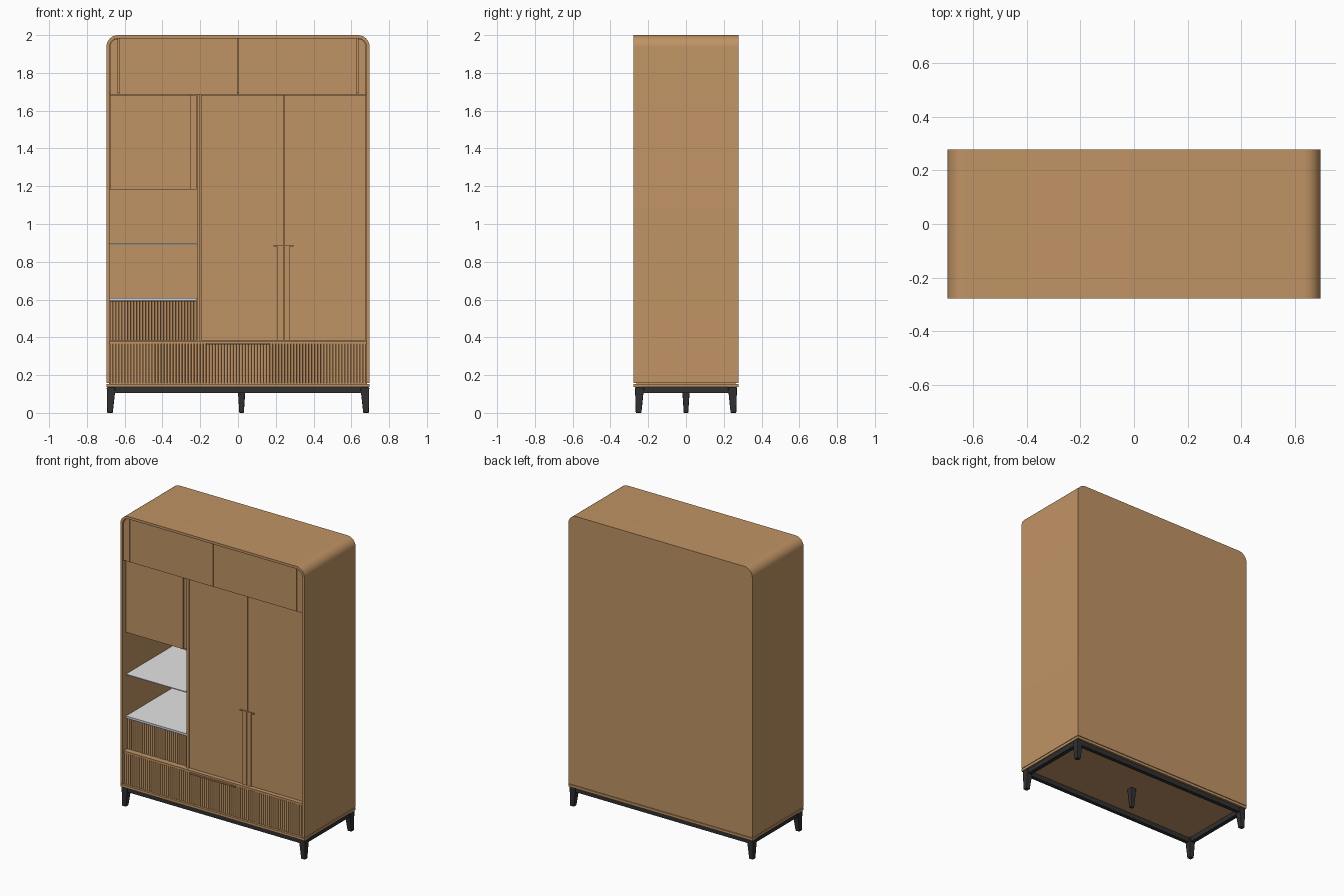
import bpy, bmesh, math
from mathutils import Matrix, Vector

cube = bpy.data.objects.get("Cube")
if cube:
    bpy.data.objects.remove(cube, do_unlink=True)


def material(name, rgb):
    m = bpy.data.materials.new(name)
    m.use_nodes = True
    m.diffuse_color = (*rgb, 1)
    m.node_tree.nodes["Principled BSDF"].inputs["Base Color"].default_value = (*rgb, 1)
    return m


WOOD = material("oak wood", (0.53, 0.295, 0.13))
BLACK = material("black metal", (0.03, 0.03, 0.03))
GLASS = material("pale glass", (0.78, 0.78, 0.78))
EDGE = material("glass edge", (0.6, 0.68, 0.76))

W, D, TOP, BASE = 0.697, 0.278, 2.0, 0.157   # half width, half depth, heights
IN = 0.68                                    # inner half width
RIM, R = W - IN, 0.063                       # shell thickness, corner radius
UPPER = -0.268                               # front plane of the top doors
DOOR = -0.242                                # front plane of the lower doors
BACK = D - 0.016                             # inner face of the back panel


def add(name, bm, mat):
    bmesh.ops.recalc_face_normals(bm, faces=bm.faces)
    mesh = bpy.data.meshes.new(name)
    bm.to_mesh(mesh)
    bm.free()
    mesh.materials.append(mat)
    ob = bpy.data.objects.new(name, mesh)
    bpy.context.collection.objects.link(ob)
    return ob


def smooth(ob):
    bpy.ops.object.select_all(action="DESELECT")
    ob.select_set(True)
    bpy.context.view_layer.objects.active = ob
    bpy.ops.object.shade_smooth_by_angle(angle=math.radians(40))


def box(name, x, y, z, mat=WOOD):
    bm = bmesh.new()
    bmesh.ops.create_cube(bm, size=1)
    for v in bm.verts:
        v.co = Vector([(a + b) / 2 + c * (b - a) for (a, b), c in zip((x, y, z), v.co)])
    return add(name, bm, mat)


def prism(name, outline, y0, y1, mat=WOOD):
    """Extrude an x-z outline along y, with smooth rounded corners."""
    bm = bmesh.new()
    face = bm.faces.new([bm.verts.new((x, y0, z)) for x, z in outline])
    new = bmesh.ops.extrude_face_region(bm, geom=[face])["geom"]
    for v in new:
        if isinstance(v, bmesh.types.BMVert):
            v.co.y = y1
    smooth(add(name, bm, mat))


def corner(cx, cz, r, start, n=12):
    return [(cx + r * math.cos(start + i * math.pi / 2 / n),
             cz + r * math.sin(start + i * math.pi / 2 / n)) for i in range(n + 1)]


def arch(w, top, r, bottom):
    return ([(w, bottom)] + corner(w - r, top - r, r, 0)
            + corner(r - w, top - r, r, math.pi / 2) + [(-w, bottom)])


def tapered_leg(name, top, foot, height):
    """Each end is given as x range and y range."""
    ob = box(name, (0, 1), (0, 1), (0, height), BLACK)
    for v in ob.data.vertices:
        (xa, xb), (ya, yb) = top if v.co.z > height / 2 else foot
        v.co.x = xb if v.co.x > 0.5 else xa
        v.co.y = yb if v.co.y > 0.5 else ya
    bev = ob.modifiers.new("soft edges", "BEVEL")
    bev.width, bev.segments = 0.004, 2


def fluted_front(name, x, z, front):
    """Backing board carrying a row of upright round slats."""
    count = round((x[1] - x[0]) / 0.016)
    pitch = (x[1] - x[0]) / count
    rad = pitch / 2
    box(name + "_board", x, (front + rad, front + rad + 0.012), z)
    bm = bmesh.new()
    bmesh.ops.create_cone(bm, cap_ends=True, segments=12, radius1=rad, radius2=rad,
                          depth=z[1] - z[0],
                          matrix=Matrix.Translation((x[0] + rad, front + rad, sum(z) / 2)))
    slats = add(name + "_slats", bm, WOOD)
    smooth(slats)
    arr = slats.modifiers.new("row", "ARRAY")
    arr.count = count
    arr.use_relative_offset = False
    arr.use_constant_offset = True
    arr.constant_offset_displace = (pitch, 0, 0)


def glass_shelf(name, z0, z1):
    ob = box(name, (-IN, -0.22), (DOOR + 0.002, BACK), (z0, z1), GLASS)
    ob.data.materials.append(EDGE)
    for p in ob.data.polygons:
        p.material_index = int(abs(p.normal.z) < 0.5)


# Shell, back and base board, with a shadow gap above the base
prism("shell", arch(W, TOP, R, BASE) + arch(IN, TOP - RIM, R - RIM, BASE)[::-1], -D, BACK)
prism("back_panel", arch(W, TOP, R, BASE), BACK, D)
box("base_board", (-W, W), (-D, D), (0.136, BASE - 0.004))
box("base_spacer", (0.015 - W, W - 0.015), (0.015 - D, D - 0.015), (BASE - 0.004, BASE))

# Inner boards
box("top_cabinet_floor", (-IN, IN), (UPPER + 0.018, BACK), (1.686, 1.7))
box("divider", (-0.217, -0.2), (DOOR - 0.004, BACK), (0.38, 1.686))
box("niche_ceiling", (-IN, -0.22), (DOOR + 0.018, BACK), (1.183, 1.199))
box("ledge", (-IN, IN), (UPPER, BACK), (0.366, 0.381))
box("ledge_grip", (-0.17, 0.17), (-D, UPPER + 0.01), (0.361, 0.369))

# Top doors with curved end fillers
r = R - RIM - 0.002
end, crown = IN - 0.002, TOP - RIM - 0.002
for side, s in (("right", -1), ("left", 1)):
    pts = [(end - r, 1.686), (end, 1.686)] + corner(end - r, crown - r, r, 0)
    prism(side + "_top_filler", [(s * x, z) for x, z in pts], UPPER, UPPER + 0.018)
    xs = sorted((s * 0.002, s * (end - r - 0.004)))
    box(side + "_top_door", xs, (UPPER, UPPER + 0.018), (1.686, crown))

# Tall wardrobe doors
for name, x in (("tall_door_inner", (-0.197, 0.24)), ("tall_door_outer", (0.245, IN - 0.003))):
    box(name, x, (DOOR, DOOR + 0.018), (0.383, 1.684))
box("tall_door_gap_back", (0.23, 0.255), (DOOR + 0.018, DOOR + 0.03), (0.383, 1.684))

# Long grips and their cap
for name, x in (("grip_inner", (0.207, 0.24)), ("grip_outer", (0.245, 0.272))):
    box(name, x, (DOOR - 0.008, DOOR), (0.383, 0.882))
box("grip_cap", (0.187, 0.294), (DOOR - 0.009, DOOR), (0.882, 0.889))

# Small upper door with its grip strip
box("small_door", (-IN + 0.002, -0.249), (DOOR, DOOR + 0.018), (1.183, 1.684))
box("small_door_strip", (-0.249, -0.219), (DOOR + 0.012, DOOR + 0.022), (1.183, 1.684))

# Open niche shelves
glass_shelf("middle_shelf", 0.89, 0.896)
glass_shelf("lower_shelf", 0.594, 0.609)

# Fluted drawers
fluted_front("niche_drawer", (-IN + 0.002, -0.219), (0.382, 0.593), DOOR + 0.01)
fluted_front("bottom_drawer", (-IN + 0.002, IN - 0.002), (BASE + 0.001, 0.365), UPPER + 0.002)

# Underframe and legs
for side, s in (("right", -1), ("left", 1)):
    box(side + "_rail", sorted((s * 0.66, s * 0.688)), (-0.25, 0.25), (0.104, 0.136), BLACK)
    for place, t in (("front", -1), ("back", 1)):
        tapered_leg(f"{place}_{side}_leg",
                    (sorted((s * 0.648, s * 0.695)), sorted((t * 0.222, t * 0.27))),
                    (sorted((s * 0.663, s * 0.693)), sorted((t * 0.236, t * 0.266))), 0.136)
for place, t in (("front", -1), ("back", 1)):
    box(place + "_rail", (-0.665, 0.665), sorted((t * 0.238, t * 0.264)), (0.104, 0.136), BLACK)
tapered_leg("centre_leg", ((-0.002, 0.04), (-0.021, 0.021)),
            ((0.007, 0.031), (-0.012, 0.012)), 0.136)
